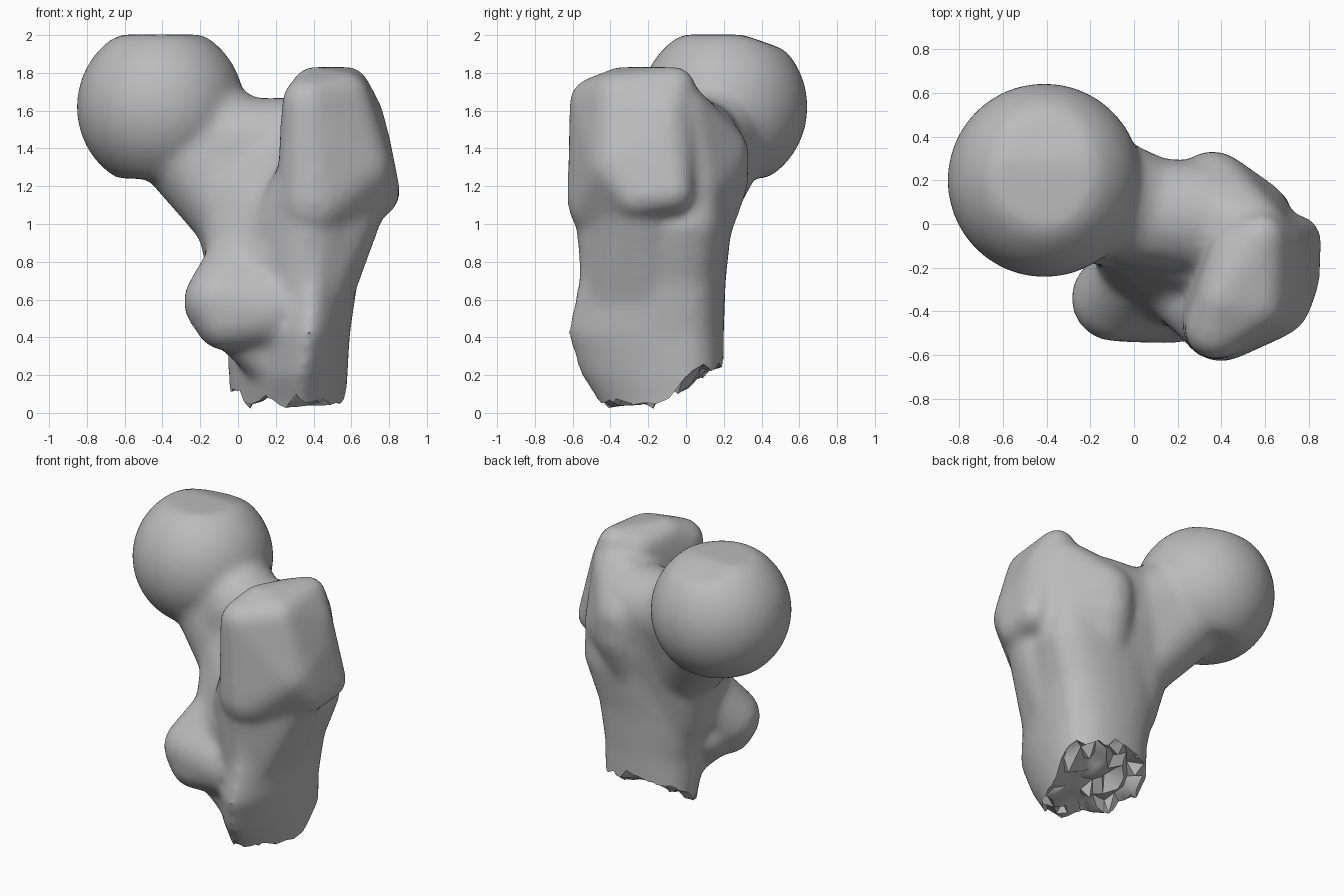
import bpy, bmesh, math, random
from mathutils import Matrix

random.seed(4)
cube = bpy.data.objects.get("Cube")
if cube:
    bpy.data.objects.remove(cube)

mat = bpy.data.materials.new("bone grey")
mat.use_nodes = True
grey = (0.5, 0.5, 0.5, 1)
mat.diffuse_color = grey
mat.node_tree.nodes["Principled BSDF"].inputs["Base Color"].default_value = grey


def add_part(bm, part):
    """Append a finished bmesh to the collecting bmesh."""
    me = bpy.data.meshes.new("part")
    part.to_mesh(me)
    part.free()
    bm.from_mesh(me)
    bpy.data.meshes.remove(me)


def hull(bm, balls):
    """Convex skin stretched around several balls (x, y, z, radius)."""
    part = bmesh.new()
    for x, y, z, r in balls:
        bmesh.ops.create_icosphere(part, subdivisions=3, radius=r,
                                   matrix=Matrix.Translation((x, y, z)))
    res = bmesh.ops.convex_hull(part, input=part.verts)
    junk = {v for v in res["geom_interior"] if isinstance(v, bmesh.types.BMVert)}
    bmesh.ops.delete(part, geom=list(junk), context='VERTS')
    add_part(bm, part)


def loft(bm, rows, n=48):
    """Stack of sections (z, x0, x1, y0, y1, apex x): round back, wedge front."""
    part = bmesh.new()
    rings = []
    for z, x0, x1, y0, y1, apex in rows:
        ring = []
        mid_x, mid_y = (x0 + x1) / 2, y1 - 0.27 * (y1 - y0)
        for i in range(n):
            a = math.tau * i / n
            c, s = math.cos(a), math.sin(a)
            ex, ey = (0.9, 0.85) if s > 0 else (1.4, 1.4)
            px = math.copysign(abs(c) ** ex, c)
            py = math.copysign(abs(s) ** ey, s)
            skew = (apex - mid_x) * max(0, -py)
            ring.append(part.verts.new((
                mid_x + px * (x1 - x0) / 2 + skew,
                mid_y + py * (y1 - mid_y if s > 0 else mid_y - y0), z)))
        rings.append(ring)
    for a, b in zip(rings, rings[1:]):
        for i in range(n):
            j = (i + 1) % n
            part.faces.new((a[i], a[j], b[j], b[i]))
    part.faces.new(rings[0][::-1])
    part.faces.new(rings[-1])
    add_part(bm, part)


bone = bmesh.new()

# Ball head, flattened on top and underneath
head = bmesh.new()
bmesh.ops.create_icosphere(head, subdivisions=4, radius=0.445,
                           matrix=Matrix.Translation((-0.41, 0.2, 1.62)))
for v in head.verts:
    top = 2.003 - 0.35 * max(0, v.co.y - 0.3)
    v.co.z = min(top, max(1.24, v.co.z))
add_part(bone, head)

# Neck running from the head down into the shaft
hull(bone, [(-0.33, 0.17, 1.55, 0.32), (0.05, 0.08, 1.42, 0.24), (0.0, 0.0, 1.02, 0.22)])
hull(bone, [(0.0, 0.06, 1.42, 0.25), (0.32, 0.03, 1.41, 0.26),
            (0.0, 0.0, 1.0, 0.22), (0.35, -0.03, 0.9, 0.25), (0.05, -0.03, 0.7, 0.2)])

# Sloping front between the neck and the shaft
hull(bone, [(0.0, 0.0, 1.2, 0.22), (0.32, -0.08, 1.3, 0.24),
            (0.05, -0.2, 0.72, 0.21), (0.36, -0.33, 0.9, 0.21)])

# Shaft, wedge-shaped towards the broken end
loft(bone, [(-0.3, -0.05, 0.57, -0.33, 0.2, 0.33), (0.05, -0.05, 0.57, -0.46, 0.2, 0.33),
            (0.2, -0.05, 0.58, -0.56, 0.2, 0.34), (0.42, -0.06, 0.59, -0.63, 0.2, 0.38),
            (0.7, -0.12, 0.63, -0.57, 0.21, 0.4), (0.98, -0.1, 0.73, -0.56, 0.24, 0.42),
            (1.25, 0.05, 0.7, -0.4, 0.22, 0.42)])

# Large outer knob: tall crest at the front, flat outer face
hull(bone, [(0.37, -0.48, 1.64, 0.14), (0.4, -0.34, 1.72, 0.115), (0.58, -0.06, 1.72, 0.115),
            (0.56, -0.36, 1.67, 0.14), (0.66, -0.1, 1.58, 0.11), (0.4, -0.43, 1.12, 0.2),
            (0.75, -0.07, 1.17, 0.11), (0.73, -0.26, 1.15, 0.12), (0.55, -0.1, 1.1, 0.12),
            (0.62, -0.33, 1.3, 0.2), (0.69, -0.14, 1.42, 0.12), (0.46, -0.13, 1.69, 0.12)])

# Crest fading from the outer knob down the front of the shaft
hull(bone, [(0.38, -0.4, 1.2, 0.2), (0.36, -0.36, 0.6, 0.19),
            (0.58, -0.25, 1.1, 0.2), (0.22, -0.26, 0.9, 0.2), (0.44, -0.2, 0.6, 0.16)])

# Back swelling beside the neck
hull(bone, [(0.36, 0.15, 1.37, 0.185), (0.36, 0.16, 1.22, 0.17), (0.56, -0.02, 1.6, 0.14),
            (0.44, 0.02, 1.56, 0.14), (0.56, 0.04, 1.2, 0.16), (0.33, 0.03, 0.92, 0.19)])

# Small inner knob, blended up and across into the shaft
hull(bone, [(-0.09, -0.34, 0.59, 0.2), (-0.06, -0.36, 0.5, 0.175),
            (0.02, -0.2, 0.8, 0.19), (0.17, -0.34, 0.55, 0.21)])
hull(bone, [(0.0, -0.25, 0.5, 0.18), (0.18, -0.25, 0.3, 0.16), (0.25, -0.3, 0.6, 0.2)])

me = bpy.data.meshes.new("thigh_bone")
bone.to_mesh(me)
bone.free()
obj = bpy.data.objects.new("thigh_bone", me)
bpy.context.collection.objects.link(obj)
me.materials.append(mat)

# Fuse the parts into one soft skin
rm = obj.modifiers.new("fuse", 'REMESH')
rm.mode = 'VOXEL'
rm.voxel_size = 0.025
sm = obj.modifiers.new("soften", 'SMOOTH')
sm.factor = 0.5
sm.iterations = 14

# Broken lower end: a ragged sloping block cuts the shaft
cut = bmesh.new()
bmesh.ops.create_grid(cut, x_segments=24, y_segments=24, size=0.75,
                      matrix=Matrix.Translation((0.25, -0.1, 0)))
ragged = list(cut.verts)
ext = bmesh.ops.extrude_face_region(cut, geom=cut.faces[:])
for v in ext["geom"]:
    if isinstance(v, bmesh.types.BMVert):
        v.co.z = -1
for v in ragged:
    v.co.x += random.uniform(-0.02, 0.02)
    v.co.y += random.uniform(-0.02, 0.02)
    slope = 0.06 + 0.6 * max(0, v.co.y + 0.17)
    hollow = 0.06 * max(0, 1 - math.hypot(v.co.x - 0.25, v.co.y + 0.05) / 0.25)
    v.co.z = slope + hollow + random.uniform(-0.05, 0.05)
bmesh.ops.triangulate(cut, faces=cut.faces[:])
bmesh.ops.recalc_face_normals(cut, faces=cut.faces[:])
cme = bpy.data.meshes.new("cutter")
cut.to_mesh(cme)
cut.free()
cutter = bpy.data.objects.new("cutter", cme)
cutter.hide_render = True
bpy.context.collection.objects.link(cutter)
bo = obj.modifiers.new("break", 'BOOLEAN')
bo.operation = 'DIFFERENCE'
bo.object = cutter
bo.solver = 'EXACT'

bpy.context.view_layer.objects.active = obj
obj.select_set(True)
for m in list(obj.modifiers):
    bpy.ops.object.modifier_apply(modifier=m.name)
bpy.data.objects.remove(cutter)

# Smooth skin, sharp break
bpy.ops.object.shade_smooth_by_angle(angle=math.radians(40))
